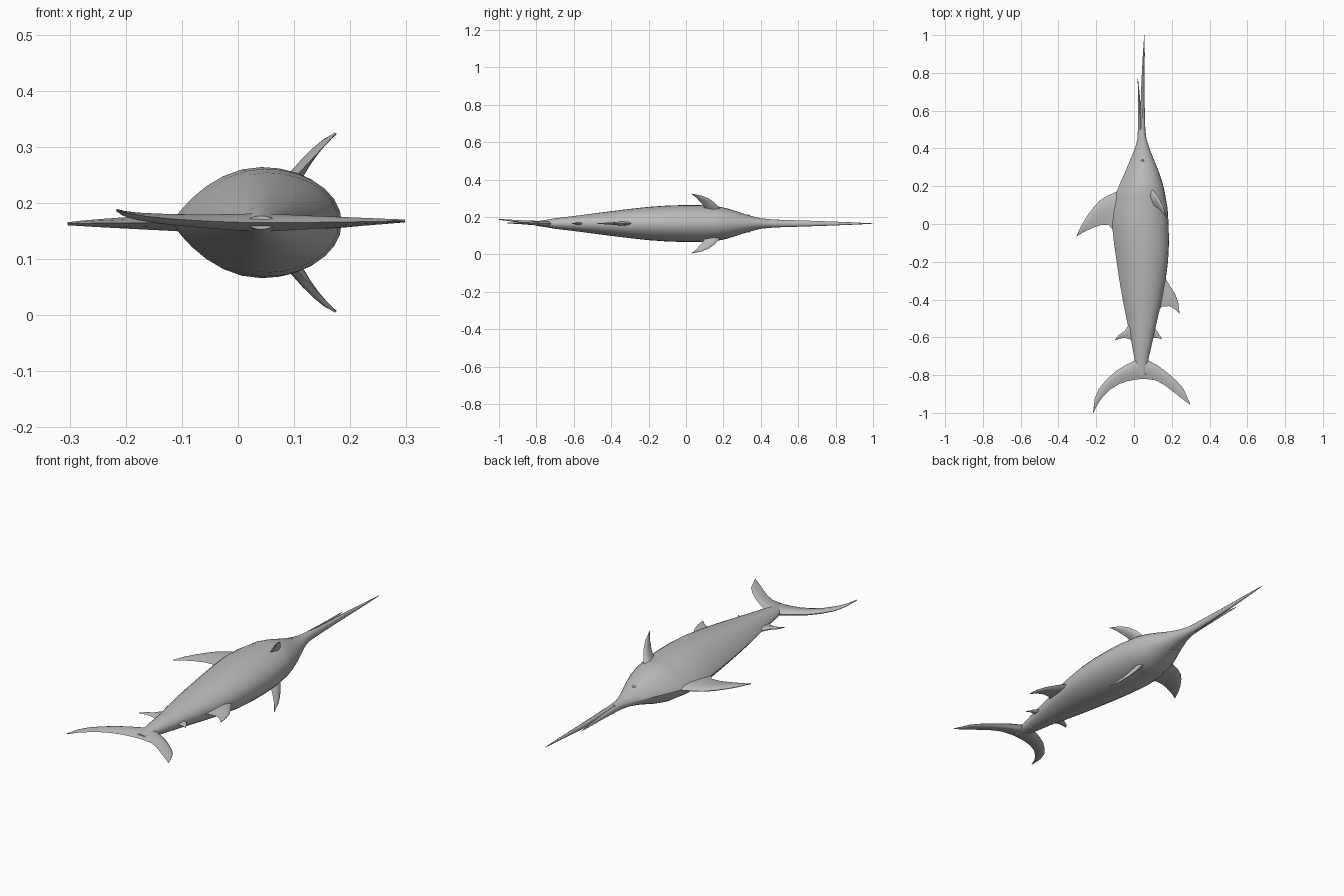
import bpy, bmesh, math
from mathutils import Vector

ZC = 0.165  # height of the body's mid plane
grey = bpy.data.materials.new("fish grey")
grey.diffuse_color = (0.5, 0.5, 0.5, 1)


def loft(name, rings, angle=40):
    """Skin a list of closed rings and cap both ends."""
    bm = bmesh.new()
    vr = [[bm.verts.new(p) for p in r] for r in rings]
    n = len(rings[0])
    for a, b in zip(vr, vr[1:]):
        for i in range(n):
            j = (i + 1) % n
            bm.faces.new((a[i], a[j], b[j], b[i]))
    bm.faces.new(vr[0])
    bm.faces.new(vr[-1])
    bmesh.ops.recalc_face_normals(bm, faces=bm.faces)
    me = bpy.data.meshes.new(name)
    bm.to_mesh(me)
    bm.free()
    ob = bpy.data.objects.new(name, me)
    bpy.context.collection.objects.link(ob)
    me.materials.append(grey)
    bpy.ops.object.select_all(action='DESELECT')
    ob.select_set(True)
    bpy.context.view_layer.objects.active = ob
    bpy.ops.object.shade_smooth_by_angle(angle=math.radians(angle))
    return ob


def body(name, sections, segs=28):
    """Sections are (y, x min, x max, half thickness); the min side is keeled."""
    rings = []
    for y, x0, x1, h in sections:
        keel = 1.75 if h > 0.03 else 1.2
        cx = x0 + (x1 - x0) * 0.53
        ring = []
        for i in range(segs):
            a = 2 * math.pi * i / segs
            c, s = math.cos(a), math.sin(a)
            x = cx + c * ((x1 - cx) if c > 0 else (cx - x0))
            p = 1.0 if c > 0 else keel
            ring.append((x, y, ZC + h * math.copysign(abs(s) ** p, s)))
        rings.append(ring)
    return loft(name, rings)


def fin(name, pairs, thick, up=(0, 0, 1)):
    """Pairs of leading and trailing edge points, from root to tip."""
    up = Vector(up).normalized()
    prof = [(0, 0), (0.12, 0.7), (0.35, 1), (0.7, 0.6), (1, 0)]
    prof += [(u, -w) for u, w in prof[-2:0:-1]]
    rings = []
    for k, (a, b) in enumerate(pairs):
        a, b = Vector(a), Vector(b)
        t = thick * (1 - 0.85 * k / (len(pairs) - 1)) / 2
        rings.append([a.lerp(b, u) + up * (w * t) for u, w in prof])
    return loft(name, rings, 50)


def flat_fin(name, rows, thick, z_tip=ZC):
    """Rows are (lead x, lead y, trail x, trail y) in the body's mid plane."""
    n = len(rows) - 1
    zs = [ZC + (z_tip - ZC) * (k / n) ** 2 for k in range(n + 1)]
    return fin(name, [((r[0], r[1], z), (r[2], r[3], z)) for r, z in zip(rows, zs)], thick)


# Body with head, gill step just behind the cheeks
body("body", [
    (-0.80, 0.015, 0.065, 0.012), (-0.74, 0.008, 0.072, 0.021),
    (-0.70, 0.000, 0.080, 0.028), (-0.60, -0.018, 0.103, 0.040),
    (-0.50, -0.040, 0.125, 0.053), (-0.40, -0.060, 0.148, 0.066),
    (-0.30, -0.077, 0.167, 0.078), (-0.20, -0.092, 0.180, 0.089),
    (-0.10, -0.106, 0.185, 0.096), (0.00, -0.117, 0.183, 0.099),
    (0.08, -0.113, 0.178, 0.098), (0.15, -0.098, 0.166, 0.092),
    (0.165, -0.094, 0.164, 0.093), (0.22, -0.072, 0.150, 0.081),
    (0.28, -0.045, 0.130, 0.062), (0.34, -0.020, 0.106, 0.043),
    (0.40, 0.005, 0.082, 0.028), (0.45, 0.018, 0.066, 0.023),
    (0.50, 0.021, 0.060, 0.020)])

# Long bill and the shorter jaw beside it
body("long_bill", [
    (0.44, 0.026, 0.065, 0.022), (0.50, 0.030, 0.060, 0.020),
    (0.60, 0.034, 0.057, 0.017), (0.75, 0.039, 0.056, 0.012),
    (0.90, 0.047, 0.057, 0.006), (1.00, 0.054, 0.056, 0.001)], 12)
body("short_jaw", [
    (0.44, 0.018, 0.048, 0.019), (0.52, 0.021, 0.042, 0.015),
    (0.62, 0.022, 0.036, 0.010), (0.70, 0.021, 0.029, 0.006),
    (0.77, 0.019, 0.021, 0.001)], 12)

# Large sickle fin
flat_fin("large_fin", [
    (-0.04, 0.21, -0.07, -0.08), (-0.095, 0.17, -0.113, -0.03),
    (-0.14, 0.150, -0.135, -0.004), (-0.18, 0.125, -0.175, -0.006),
    (-0.215, 0.088, -0.212, -0.018), (-0.25, 0.040, -0.247, -0.034),
    (-0.28, -0.010, -0.275, -0.048), (-0.304, -0.063, -0.303, -0.066)], 0.036, 0.163)

# Fin on the opposite edge
flat_fin("rear_fin", [
    (0.13, -0.25, 0.115, -0.47), (0.168, -0.29, 0.150, -0.437),
    (0.195, -0.335, 0.185, -0.435), (0.22, -0.375, 0.208, -0.445),
    (0.235, -0.42, 0.225, -0.459), (0.241, -0.472, 0.239, -0.474)], 0.026)

# Two finlets ahead of the tail
flat_fin("left_finlet", [
    (0.0, -0.50, 0.0, -0.63), (-0.03, -0.535, -0.022, -0.61),
    (-0.05, -0.567, -0.05, -0.603), (-0.08, -0.587, -0.08, -0.608),
    (-0.10, -0.612, -0.10, -0.616)], 0.024, 0.172)
flat_fin("right_finlet", [
    (0.08, -0.53, 0.08, -0.63), (0.112, -0.555, 0.103, -0.605),
    (0.13, -0.578, 0.124, -0.602), (0.147, -0.608, 0.146, -0.612)], 0.02)

# Crescent tail, one lobe to each side
flat_fin("left_tail_lobe", [
    (0.045, -0.70, 0.045, -0.82), (0.005, -0.722, 0.005, -0.824),
    (-0.05, -0.750, -0.035, -0.832), (-0.10, -0.782, -0.08, -0.848),
    (-0.15, -0.828, -0.125, -0.876), (-0.187, -0.875, -0.165, -0.915),
    (-0.208, -0.925, -0.193, -0.955), (-0.217, -0.998, -0.215, -1.0)], 0.034, 0.187)
flat_fin("right_tail_lobe", [
    (0.035, -0.70, 0.035, -0.82), (0.077, -0.722, 0.077, -0.822),
    (0.13, -0.752, 0.115, -0.828), (0.18, -0.790, 0.16, -0.852),
    (0.225, -0.830, 0.205, -0.886), (0.262, -0.872, 0.248, -0.920),
    (0.298, -0.953, 0.296, -0.956)], 0.034, 0.168)

# Mirrored pair of side fins, with small eyes further forward
for side, s in (("upper", 1), ("lower", -1)):
    rows = [((0.085, 0.19, 0.065), (0.085, 0.10, 0.065)),
            ((0.105, 0.175, 0.087), (0.110, 0.095, 0.090)),
            ((0.120, 0.155, 0.110), (0.125, 0.085, 0.106)),
            ((0.138, 0.125, 0.132), (0.140, 0.070, 0.122)),
            ((0.155, 0.088, 0.148), (0.155, 0.056, 0.138)),
            ((0.174, 0.031, 0.159), (0.175, 0.028, 0.159))]
    fin(side + "_side_fin",
        [tuple((x, y, ZC + s * h) for x, y, h in pr) for pr in rows],
        0.028, (0.75, 0, -0.65 * s))
    bpy.ops.mesh.primitive_uv_sphere_add(segments=12, ring_count=6, radius=0.009,
                                         location=(0.045, 0.335, ZC + s * 0.039))
    eye = bpy.context.object
    eye.name = side + "_eye"
    eye.data.materials.append(grey)
    bpy.ops.object.shade_smooth_by_angle()
